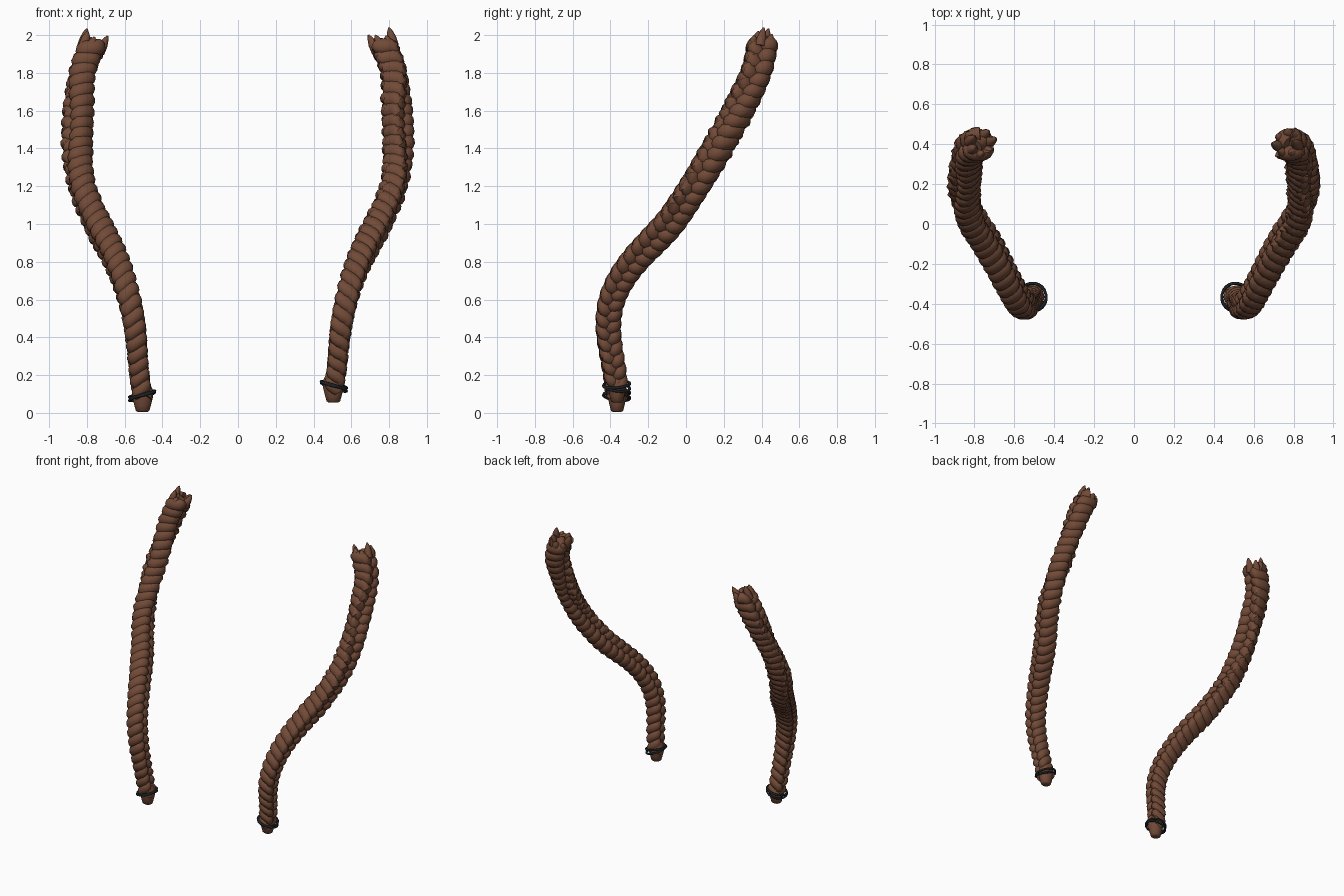
import bpy, bmesh, math
from mathutils import Vector, Matrix

if "Cube" in bpy.data.objects:
    bpy.data.objects.remove(bpy.data.objects["Cube"])


def material(name, rgb):
    m = bpy.data.materials.new(name)
    m.diffuse_color = (*rgb, 1)
    m.use_nodes = True
    m.node_tree.nodes["Principled BSDF"].inputs["Base Color"].default_value = m.diffuse_color
    return m


HAIR = material("brown hair", (0.165, 0.068, 0.038))
BAND = material("black elastic", (0.012, 0.016, 0.019))

# Centre line of a braid: height, distance from the middle, depth
PATH = [(0.08, 0.505, -0.365), (0.2, 0.522, -0.378), (0.4, 0.54, -0.408),
        (0.52, 0.557, -0.408), (0.62, 0.58, -0.385), (0.72, 0.61, -0.335),
        (0.82, 0.65, -0.26), (0.92, 0.70, -0.165), (1.02, 0.752, -0.075),
        (1.2, 0.825, 0.045), (1.4, 0.85, 0.165), (1.6, 0.843, 0.275),
        (1.8, 0.825, 0.37), (1.95, 0.77, 0.405)]
PERIOD = 0.19
SIDES = 12


def spline(pts, n=24):
    """Catmull-Rom samples through the points."""
    p = [pts[0] * 2 - pts[1]] + pts + [pts[-1] * 2 - pts[-2]]
    out = []
    for i in range(1, len(p) - 2):
        a, b, c, d = p[i - 1:i + 3]
        for k in range(n):
            t = k / n
            out.append(0.5 * (2 * b + (c - a) * t + (2 * a - 5 * b + 4 * c - d) * t * t
                              + (3 * b - a - 3 * c + d) * t ** 3))
    return out + [pts[-1]]


def finish(name, bm, mat):
    bmesh.ops.recalc_face_normals(bm, faces=bm.faces)
    me = bpy.data.meshes.new(name)
    bm.to_mesh(me)
    bm.free()
    me.materials.append(mat)
    ob = bpy.data.objects.new(name, me)
    bpy.context.collection.objects.link(ob)
    bpy.context.view_layer.objects.active = ob
    ob.select_set(True)
    bpy.ops.object.shade_smooth_by_angle(angle=math.radians(50))
    ob.select_set(False)
    return ob


def skin(bm, rings):
    """Bridge a list of point rings into a capped tube."""
    vs = [[bm.verts.new(p) for p in r] for r in rings]
    n = len(vs[0])
    for a, b in zip(vs, vs[1:]):
        for j in range(n):
            k = (j + 1) % n
            bm.faces.new((a[j], a[k], b[k], b[j]))
    bm.faces.new(vs[0])
    bm.faces.new(vs[-1])


def braid(label, side, lift):
    pts = spline([Vector((side * x, y, z + lift * max(0, 1 - z / 0.5))) for z, x, y in PATH])
    # Frames along the centre line: u across the plait, v through it
    frames, s = [], 0
    for i, p in enumerate(pts):
        t = (pts[min(i + 1, len(pts) - 1)] - pts[max(i - 1, 0)]).normalized()
        v = Vector((side, 0, 0))
        v = (v - t * v.dot(t)).normalized()
        twist = side * -0.9 * math.exp(-((p.z - 1.5) / 0.2) ** 2)
        v = Matrix.Rotation(twist, 3, t) @ v
        if i:
            s += (p - pts[i - 1]).length
        frames.append((p, t, t.cross(v), v, s))
    total = s

    # Three interwoven strands
    bm = bmesh.new()
    for k in range(3):
        centres = []
        for p, t, u, v, s in frames:
            f = s / total
            scale = 0.78 + 0.28 * min(1, f * 2.2) + 0.08 * max(0, f - 0.6)
            a = 2 * math.pi * (s / PERIOD + k / 3)
            off = u * (0.041 * math.sin(a)) + v * (0.031 * math.sin(2 * a))
            centres.append((p + off * scale, off.normalized(), scale, f, a))
        rings = []
        for i, (c, out, scale, f, a) in enumerate(centres):
            d = (centres[min(i + 1, len(centres) - 1)][0]
                 - centres[max(i - 1, 0)][0]).normalized()
            # section is flattened towards the core, full on the outside
            n = frames[i][3] * math.cos(a) + frames[i][2] * math.sin(a)
            n = (n - d * n.dot(d)).normalized()
            w = d.cross(n)
            r = scale * 0.037 * (0.93 + 0.12 * abs(math.sin(a)))
            rings.append([c + n * (r * 0.95 * math.cos(q)) + w * (r * 1.08 * math.sin(q))
                          for q in (2 * math.pi * j / SIDES for j in range(SIDES))])
        skin(bm, rings)
    finish(label + "_braid", bm, HAIR)

    # Frayed lock ends at the top
    bm = bmesh.new()
    p, t, u, v, s = frames[-1]
    for k in range(7):
        q = 2 * math.pi * k / 7
        d = u * math.cos(q) + v * math.sin(q)
        base = p + d * 0.047 - t * 0.03
        tip = base + t * (0.06 + 0.022 * (k % 3)) + d * 0.012
        rings = []
        for f, r in ((0, 0.03), (0.45, 0.026), (0.8, 0.015), (1, 0.004)):
            c = base.lerp(tip, f)
            rings.append([c + u * (r * math.cos(g)) + v * (r * math.sin(g))
                          for g in (2 * math.pi * j / 8 for j in range(8))])
        skin(bm, rings)
    finish(label + "_top_ends", bm, HAIR)

    # Tapered tuft below the elastic
    bm = bmesh.new()
    rings = []
    for z, r in ((0.005, 0.026), (0.012, 0.036), (0.04, 0.044), (0.08, 0.054),
                 (0.12, 0.056), (0.15, 0.04)):
        c = Vector((side * 0.505, -0.365, z + lift))
        rings.append([c + Vector((r * math.cos(q), r * 0.9 * math.sin(q), 0))
                      for q in (2 * math.pi * j / 16 for j in range(16))])
    skin(bm, rings)
    finish(label + "_tuft", bm, HAIR)

    # Elastic: two loops slightly crossed
    bm = bmesh.new()
    for tilt_x, tilt_y, dz in ((0.1, 0.24, 0.006), (-0.13, 0.32, -0.006)):
        rot = Matrix.Rotation(side * tilt_y, 3, 'Y') @ Matrix.Rotation(tilt_x, 3, 'X')
        c = Vector((side * 0.508, -0.367, 0.093 + lift + dz))
        loops = []
        for i in range(32):
            a = 2 * math.pi * i / 32
            d = Vector((math.cos(a), math.sin(a), 0))
            loops.append([bm.verts.new(c + rot @ (d * (0.07 + 0.0075 * math.cos(b))
                                                  + Vector((0, 0, 0.0075 * math.sin(b)))))
                          for b in (2 * math.pi * j / 8 for j in range(8))])
        for i in range(32):
            m, n = loops[i], loops[(i + 1) % 32]
            for j in range(8):
                bm.faces.new((m[j], m[(j + 1) % 8], n[(j + 1) % 8], n[j]))
    finish(label + "_elastic", bm, BAND)


braid("left", -1, 0.0)
braid("right", 1, 0.05)
